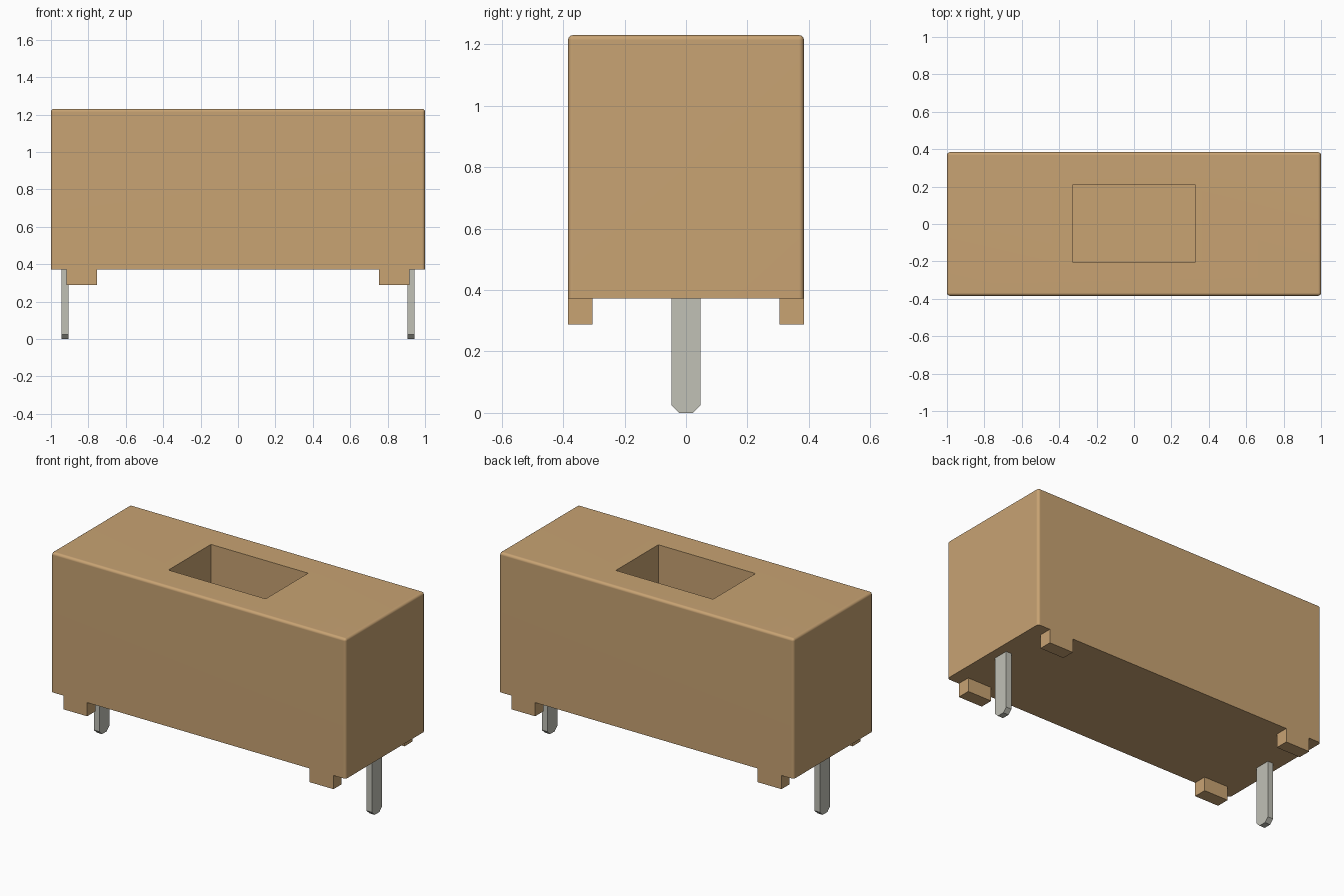
import bpy, bmesh, math

if "Cube" in bpy.data.objects:
    bpy.data.objects.remove(bpy.data.objects["Cube"], do_unlink=True)


def material(name, color):
    m = bpy.data.materials.new(name)
    m.use_nodes = True
    m.diffuse_color = color
    m.node_tree.nodes["Principled BSDF"].inputs["Base Color"].default_value = color
    return m


TAN = material("tan plastic", (0.578, 0.366, 0.171, 1))
METAL = material("tinned metal", (0.533, 0.533, 0.468, 1))


def box(lo, hi):
    bm = bmesh.new()
    bmesh.ops.create_cube(bm, size=1)
    for v in bm.verts:
        v.co = [(a + b) / 2 + c * (b - a) for a, b, c in zip(lo, hi, v.co)]
    return bm


def finish(bm, name, mat):
    bmesh.ops.recalc_face_normals(bm, faces=bm.faces)
    me = bpy.data.meshes.new(name)
    bm.to_mesh(me)
    bm.free()
    me.materials.append(mat)
    ob = bpy.data.objects.new(name, me)
    bpy.context.collection.objects.link(ob)
    return ob


BASE, TOP, HALF_Y = 0.372, 1.23, 0.384

# Housing: rounded top and upright edges, sharp underside
bm = box((-1, -HALF_Y, BASE), (1, HALF_Y, TOP))
edges = [e for e in bm.edges if max(v.co.z for v in e.verts) > BASE + 0.1]
bmesh.ops.bevel(bm, geom=edges, offset=0.016, segments=4, profile=0.5, affect='EDGES')

# Rectangular pocket sunk into the top
top = max(bm.faces, key=lambda f: f.calc_center_median().z)
bmesh.ops.inset_individual(bm, faces=[top], thickness=0.1)
for v in top.verts:
    v.co.x = math.copysign(0.33, v.co.x)
    v.co.y = math.copysign(0.206, v.co.y) + 0.003
floor = bmesh.ops.extrude_discrete_faces(bm, faces=[top])["faces"][0]
for v in floor.verts:
    v.co.z = TOP - 0.5
housing = finish(bm, "housing", TAN)
bpy.context.view_layer.objects.active = housing
housing.select_set(True)
bpy.ops.object.shade_smooth_by_angle(angle=math.radians(35))
housing.modifiers.new("even shading", 'WEIGHTED_NORMAL').keep_sharp = True

for sx, side in ((1, "left"), (-1, "right")):
    # Standoff feet, flush with the front and back walls
    for sy, end in ((-1, "front"), (1, "back")):
        xs = sorted((sx * 0.755, sx * 0.917))
        ys = sorted((sy * 0.304, sy * HALF_Y))
        finish(box((xs[0], ys[0], 0.288), (xs[1], ys[1], BASE)),
               f"{end}_{side}_foot", TAN)

    # Flat contact pin with chamfered tip
    xs = sorted((sx * 0.907, sx * 0.944))
    bm = box((xs[0], -0.048, 0), (xs[1], 0.048, BASE))
    tip = [e for e in bm.edges if all(v.co.z < 0.01 for v in e.verts)
           and abs(e.verts[0].co.y - e.verts[1].co.y) < 0.001]
    bmesh.ops.bevel(bm, geom=tip, offset=0.025, segments=1, affect='EDGES')
    finish(bm, f"{side}_pin", METAL)
